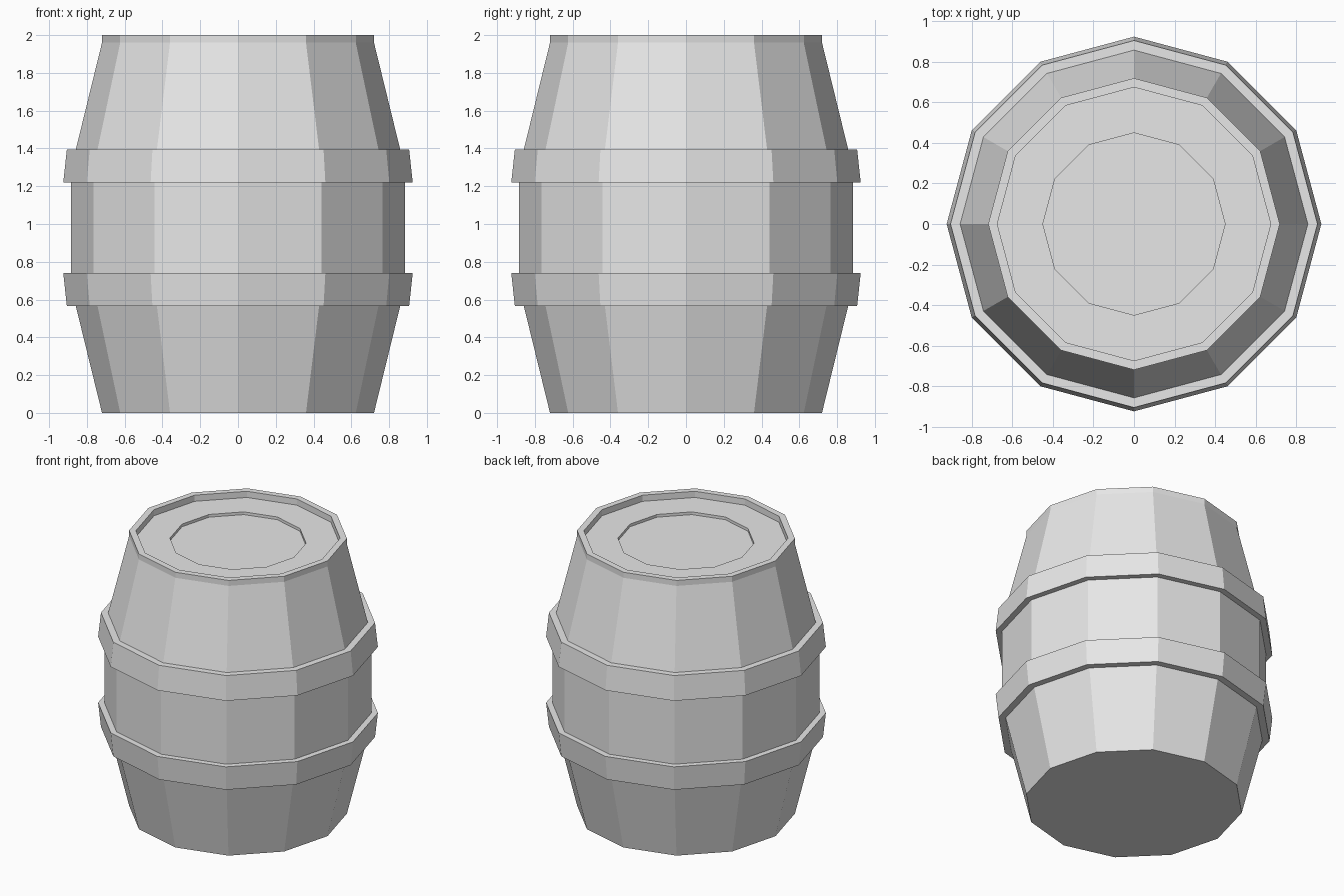
import bpy
import bmesh
from math import cos, sin, tau

SIDES = 12

cube = bpy.data.objects.get("Cube")
if cube:
    bpy.data.objects.remove(cube, do_unlink=True)

# Single flat grey
grey = bpy.data.materials.new("light_grey")
grey.use_nodes = True
colour = (0.8, 0.8, 0.8, 1)
grey.diffuse_color = colour
grey.node_tree.nodes["Principled BSDF"].inputs["Base Color"].default_value = colour


def lathe(name, profile, closed=False):
    """Turn a (radius, height) profile into a faceted solid around z."""
    bm = bmesh.new()
    rings = []
    for r, z in profile:
        rings.append([bm.verts.new((r * cos(tau * i / SIDES), r * sin(tau * i / SIDES), z))
                      for i in range(SIDES)])
    pairs = list(zip(rings, rings[1:]))
    if closed:
        pairs.append((rings[-1], rings[0]))
    else:
        bm.faces.new(rings[0])
        bm.faces.new(rings[-1])
    for a, b in pairs:
        for i in range(SIDES):
            j = (i + 1) % SIDES
            bm.faces.new((a[i], a[j], b[j], b[i]))
    bmesh.ops.recalc_face_normals(bm, faces=bm.faces)
    mesh = bpy.data.meshes.new(name)
    bm.to_mesh(mesh)
    bm.free()
    mesh.materials.append(grey)
    obj = bpy.data.objects.new(name, mesh)
    bpy.context.collection.objects.link(obj)
    return obj


# Barrel body: tapered staves, upright rim and stepped recessed lid
lathe("barrel_body", [
    (0.72, 0), (0.883, 0.665), (0.883, 1.295), (0.72, 1.96), (0.72, 2),
    (0.675, 2), (0.675, 1.955), (0.45, 1.955), (0.45, 1.935),
])

# Hoops, flaring towards the belly, mirrored about mid height
MIDDLE = 0.98
hoop = [(0.84, 0.565), (0.906, 0.565), (0.925, 0.74), (0.86, 0.74)]
lathe("lower_hoop", hoop, closed=True)
lathe("upper_hoop", [(r, 2 * MIDDLE - z) for r, z in hoop], closed=True)
